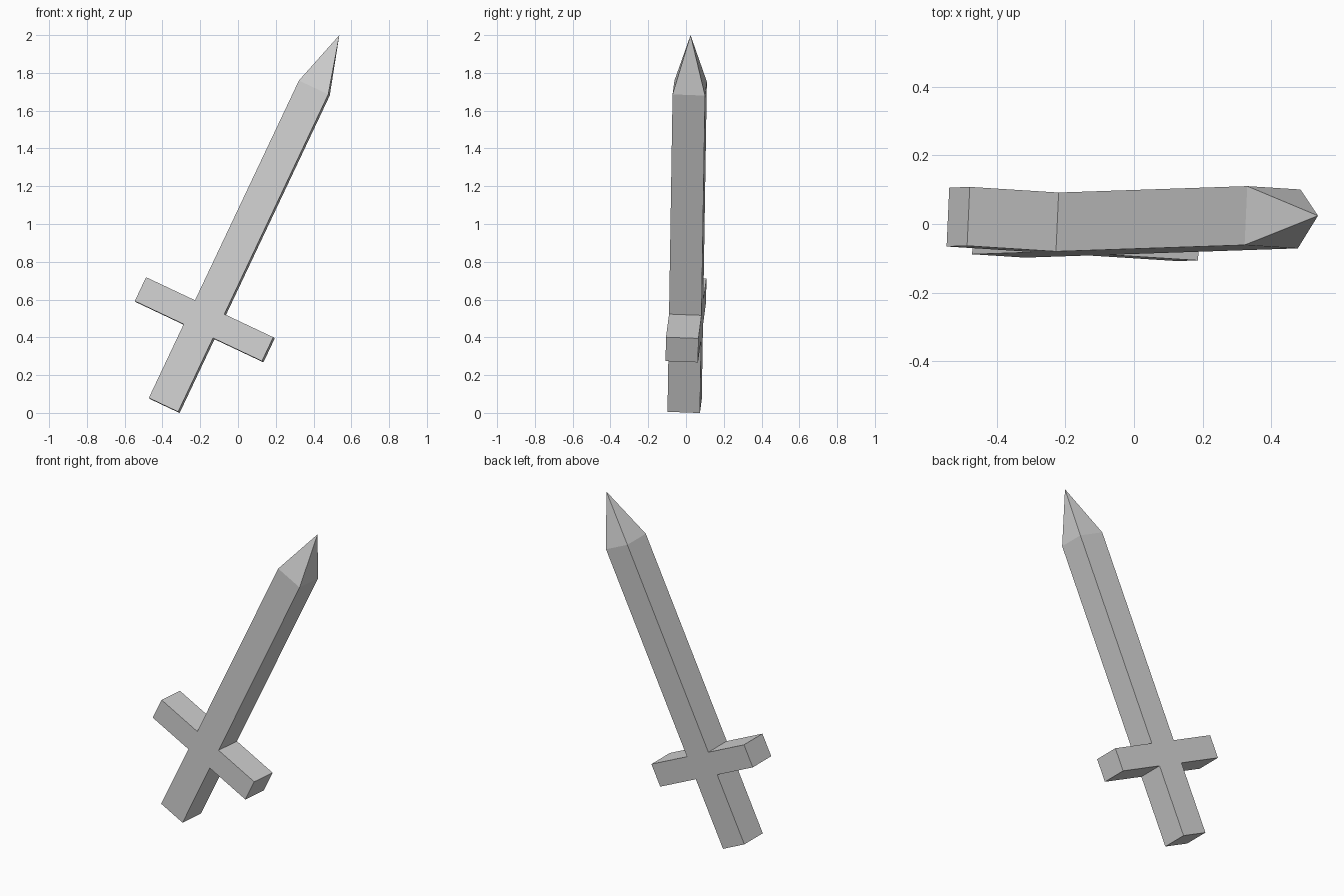
import bpy
import bmesh
from mathutils import Vector, Matrix

cube = bpy.data.objects.get("Cube")
if cube:
    bpy.data.objects.remove(cube, do_unlink=True)

# Sword dimensions, measured from the centre of the crossguard
BLADE_HALF = 0.086     # half width and half depth of the blade
GUARD_HALF = 0.070     # half height of the guard
GUARD_REACH = 0.373    # centre to guard end
GRIP_REACH = 0.502     # centre to grip end
SHOULDER = 1.357       # where the point begins
TIP = 1.667

# Material
steel = bpy.data.materials.new("mid grey")
steel.use_nodes = True
colour = (0.635, 0.635, 0.635, 1.0)
steel.diffuse_color = colour
steel.node_tree.nodes["Principled BSDF"].inputs["Base Color"].default_value = colour

# Central block, where blade, guard and grip meet
bm = bmesh.new()
bmesh.ops.create_cube(bm, size=2.0)
bmesh.ops.scale(bm, vec=(BLADE_HALF, BLADE_HALF, GUARD_HALF), verts=bm.verts)


def pull(direction, distance):
    """Extrude the face on the axis that points in a direction."""
    bm.normal_update()
    d = Vector(direction)
    face = max(bm.faces, key=lambda f: f.normal.dot(d)
               - f.calc_center_median().cross(d).length)
    new = bmesh.ops.extrude_discrete_faces(bm, faces=[face])["faces"][0]
    bmesh.ops.translate(bm, vec=d * distance, verts=new.verts)
    return new


# Guard arms, grip and blade
for side in (-1, 1):
    pull((side, 0, 0), GUARD_REACH - BLADE_HALF)
pull((0, 0, -1), GRIP_REACH - GUARD_HALF)
shoulder = pull((0, 0, 1), SHOULDER - GUARD_HALF)

# Four-sided point
point = bmesh.ops.poke(bm, faces=[shoulder])["verts"][0]
point.co.z = TIP

# Lean the whole sword
up = Vector((0.4275, 0.0145, 0.904)).normalized()
across = Vector((0.9037, -0.057, -0.4243))
across = (across - up * across.dot(up)).normalized()
back = up.cross(across)
lean = Matrix((across, back, up)).transposed().to_4x4()
lean.translation = (-0.176, 0.0, 0.493)
bm.transform(lean)
bmesh.ops.recalc_face_normals(bm, faces=bm.faces)

mesh = bpy.data.meshes.new("sword")
bm.to_mesh(mesh)
bm.free()
mesh.materials.append(steel)
sword = bpy.data.objects.new("sword", mesh)
bpy.context.collection.objects.link(sword)
